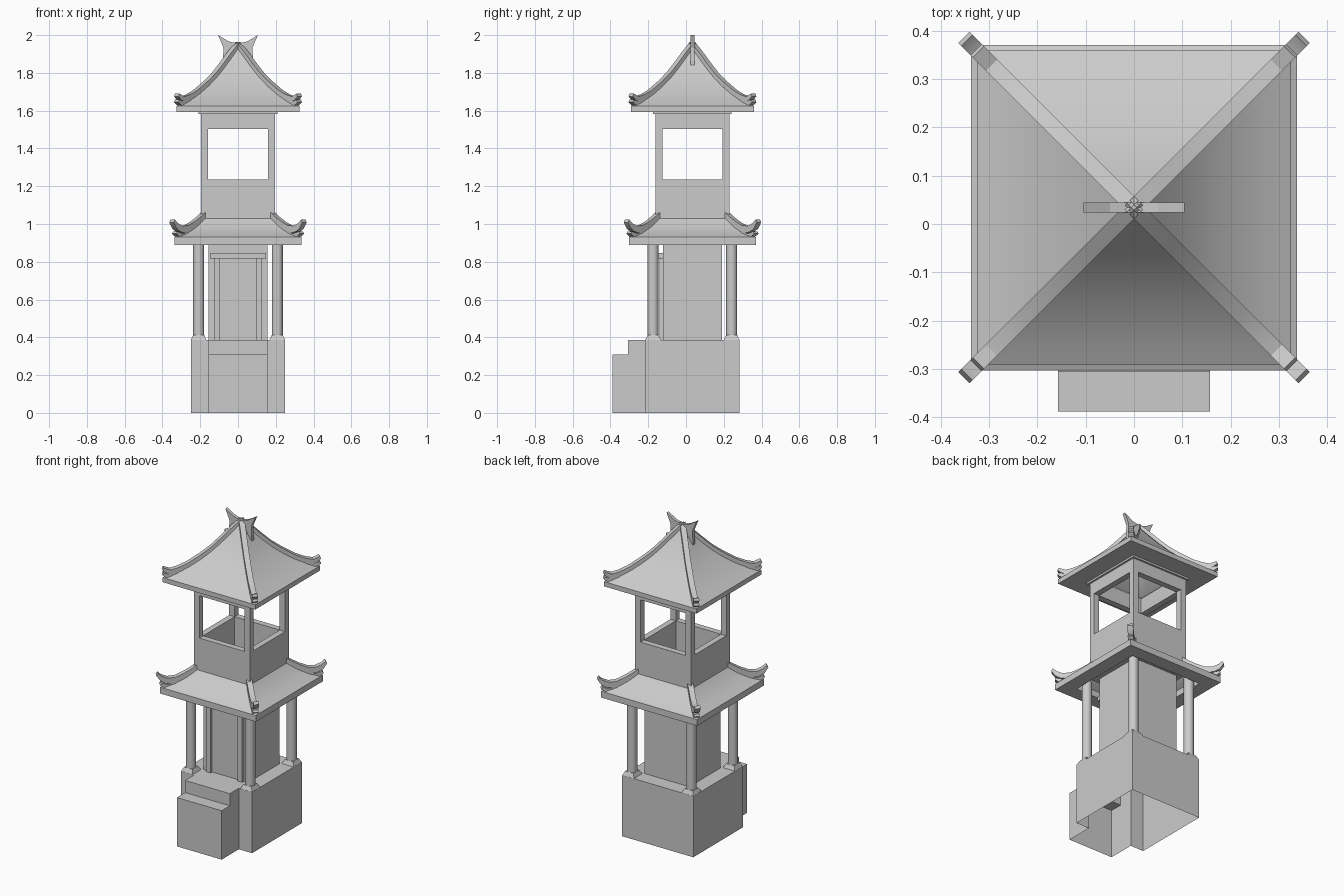
import bpy, bmesh, math

if "Cube" in bpy.data.objects:
    bpy.data.objects.remove(bpy.data.objects["Cube"])

C = 0.034          # tower axis along y
R2 = math.sqrt(2)


def mesh(name, verts, faces, smooth=False):
    me = bpy.data.meshes.new(name)
    me.from_pydata(verts, [], faces)
    bm = bmesh.new()
    bm.from_mesh(me)
    bmesh.ops.remove_doubles(bm, verts=bm.verts, dist=1e-5)
    bmesh.ops.recalc_face_normals(bm, faces=bm.faces)
    bm.to_mesh(me)
    bm.free()
    ob = bpy.data.objects.new(name, me)
    bpy.context.collection.objects.link(ob)
    if smooth:
        bpy.ops.object.select_all(action='DESELECT')
        ob.select_set(True)
        bpy.context.view_layer.objects.active = ob
        bpy.ops.object.shade_smooth_by_angle(angle=math.radians(30))
    return ob


def loft(name, rings, cx=0, cy=C, sides=4, closed=False, caps=False, smooth=False):
    """Stack of (half size or radius, z) rings."""
    k, a0 = (R2, math.pi / 4) if sides == 4 else (1, 0)
    verts = [(cx + k * r * math.cos(a0 + i * math.tau / sides),
              cy + k * r * math.sin(a0 + i * math.tau / sides), z)
             for r, z in rings for i in range(sides)]
    n = len(rings)
    faces = [(j * sides + i, j * sides + (i + 1) % sides,
              (j + 1) % n * sides + (i + 1) % sides, (j + 1) % n * sides + i)
             for j in range(n if closed else n - 1) for i in range(sides)]
    if caps:
        faces += [tuple(range(sides)), tuple(range((n - 1) * sides, n * sides))]
    return mesh(name, verts, faces, smooth)


def frame(name, outer, inner, z0, z1):
    return loft(name, [(outer, z0), (outer, z1), (inner, z1), (inner, z0)], closed=True)


def box(name, x0, x1, y0, y1, z0, z1):
    v = [(x, y, z) for x in (x0, x1) for y in (y0, y1) for z in (z0, z1)]
    return mesh(name, v, [(0, 1, 3, 2), (4, 5, 7, 6), (0, 1, 5, 4),
                          (2, 3, 7, 6), (0, 2, 6, 4), (1, 3, 7, 5)])


def plate(name, profile, half, angle, smooth=False):
    """Profile (r, z) in a vertical plane through the axis, thickened both ways."""
    c, s = math.cos(angle), math.sin(angle)
    n = len(profile)
    v = [(r * c - w * s, C + r * s + w * c, z) for w in (-half, half) for r, z in profile]
    f = [(i, (i + 1) % n, n + (i + 1) % n, n + i) for i in range(n)]
    return mesh(name, v, f + [tuple(range(n)), tuple(range(n, 2 * n))], smooth)


# base and steps: one shell, open underneath
B, W, H, S = 0.25, 0.157, 0.387, 0.31
front, mid, back, lip = C - B, -0.306, C + B, -0.388
v, f = [], []


def quad(*pts):
    f.append(tuple(range(len(v), len(v) + len(pts))))
    v.extend(pts)


quad((-B, front, H), (B, front, H), (B, back, H), (-B, back, H))
quad((-B, back, 0), (B, back, 0), (B, back, H), (-B, back, H))
quad((-W, lip, 0), (W, lip, 0), (W, lip, S), (-W, lip, S))
quad((-W, lip, S), (W, lip, S), (W, mid, S), (-W, mid, S))
quad((-W, mid, S), (W, mid, S), (W, mid, H), (-W, mid, H))
quad((-W, mid, H), (W, mid, H), (W, front, H), (-W, front, H))
for s in (-1, 1):
    quad((s * B, front, 0), (s * B, back, 0), (s * B, back, H), (s * B, front, H))
    quad((s * W, front, 0), (s * B, front, 0), (s * B, front, H), (s * W, front, H))
    quad((s * W, lip, 0), (s * W, front, 0), (s * W, front, H), (s * W, mid, H),
         (s * W, mid, S), (s * W, lip, S))
mesh("base_and_steps", v, f)

# ground storey room with door surround
loft("room", [(0.157, H), (0.157, 0.95)], caps=True)
face_y = C - 0.157
for s in (-1, 1):
    box("door_post", s * 0.111 - 0.016, s * 0.111 + 0.016, face_y - 0.016, face_y + 0.01, H, 0.82)
box("door_lintel", -0.148, 0.148, face_y - 0.025, face_y + 0.01, 0.817, 0.847)

# corner pillars on small flared feet
for sx in (-1, 1):
    for sy in (-1, 1):
        p = dict(cx=sx * 0.208, cy=C + sy * 0.208)
        loft("pillar", [(0.029, H), (0.029, 0.93)], sides=20, caps=True, smooth=True, **p)
        loft("pillar_foot", [(0.041, H), (0.029, 0.412)], caps=True, **p)

# lower roof skirt
loft("lower_roof", [(0.25, 0.93), (0.25, 0.89), (0.337, 0.89), (0.337, 0.93),
                    (0.285, 0.953), (0.235, 0.99), (0.196, 1.03)], smooth=True)

# open upper storey
frame("parapet", 0.196, 0.158, 0.95, 1.235)
frame("window_head", 0.196, 0.158, 1.503, 1.60)
frame("wall_cap", 0.208, 0.158, 1.582, 1.596)
for sx in (-1, 1):
    for sy in (-1, 1):
        loft("window_post", [(0.019, 1.235), (0.019, 1.503)], caps=True,
             cx=sx * 0.177, cy=C + sy * 0.177)

# upper roof
curve = [(0.325, 1.624), (0.28, 1.65), (0.225, 1.69), (0.17, 1.738),
         (0.125, 1.785), (0.085, 1.835), (0.045, 1.89), (0.003, 1.95)]
loft("upper_roof", [(0.18, 1.624), (0.18, 1.594), (0.325, 1.594)] + curve,
     smooth=True)

# hip ridges with upturned double tips
upper_top = [(0.003, 1.963), (0.045, 1.91), (0.085, 1.855), (0.125, 1.803), (0.17, 1.757),
             (0.225, 1.709), (0.265, 1.685), (0.295, 1.675), (0.322, 1.69)]
upper_ridge = upper_top + [(0.327, 1.676), (0.31, 1.655), (0.28, 1.645)] + \
    [(d, z - 0.01) for d, z in curve[2:]]
upper_tip = [(0.26, 1.658), (0.30, 1.65), (0.322, 1.658), (0.327, 1.645), (0.31, 1.627), (0.27, 1.64)]
lower_ridge = [(0.183, 1.062), (0.21, 1.037), (0.24, 1.013), (0.275, 0.992), (0.305, 0.99),
               (0.33, 1.004), (0.346, 1.024), (0.352, 1.008), (0.336, 0.975), (0.315, 0.958),
               (0.28, 0.952), (0.24, 0.975), (0.183, 1.03)]
lower_tip = [(0.27, 0.96), (0.305, 0.95), (0.332, 0.961), (0.338, 0.949), (0.32, 0.932), (0.27, 0.945)]
for name, prof in (("upper_ridge", upper_ridge), ("upper_ridge_tip", upper_tip),
                   ("lower_ridge", lower_ridge), ("lower_ridge_tip", lower_tip)):
    for k in range(4):
        plate(name, [(d * R2, z) for d, z in prof], 0.0165, math.pi / 4 + k * math.pi / 2, True)

# swallow-tail finial
half = [(0.012, 1.957), (0.05, 1.967), (0.105, 2.0), (0.077, 1.935), (0.08, 1.84), (0.055, 1.86), (0.01, 1.93)]
plate("roof_finial", half + [(-x, z) for x, z in reversed(half)], 0.0105, 0)
